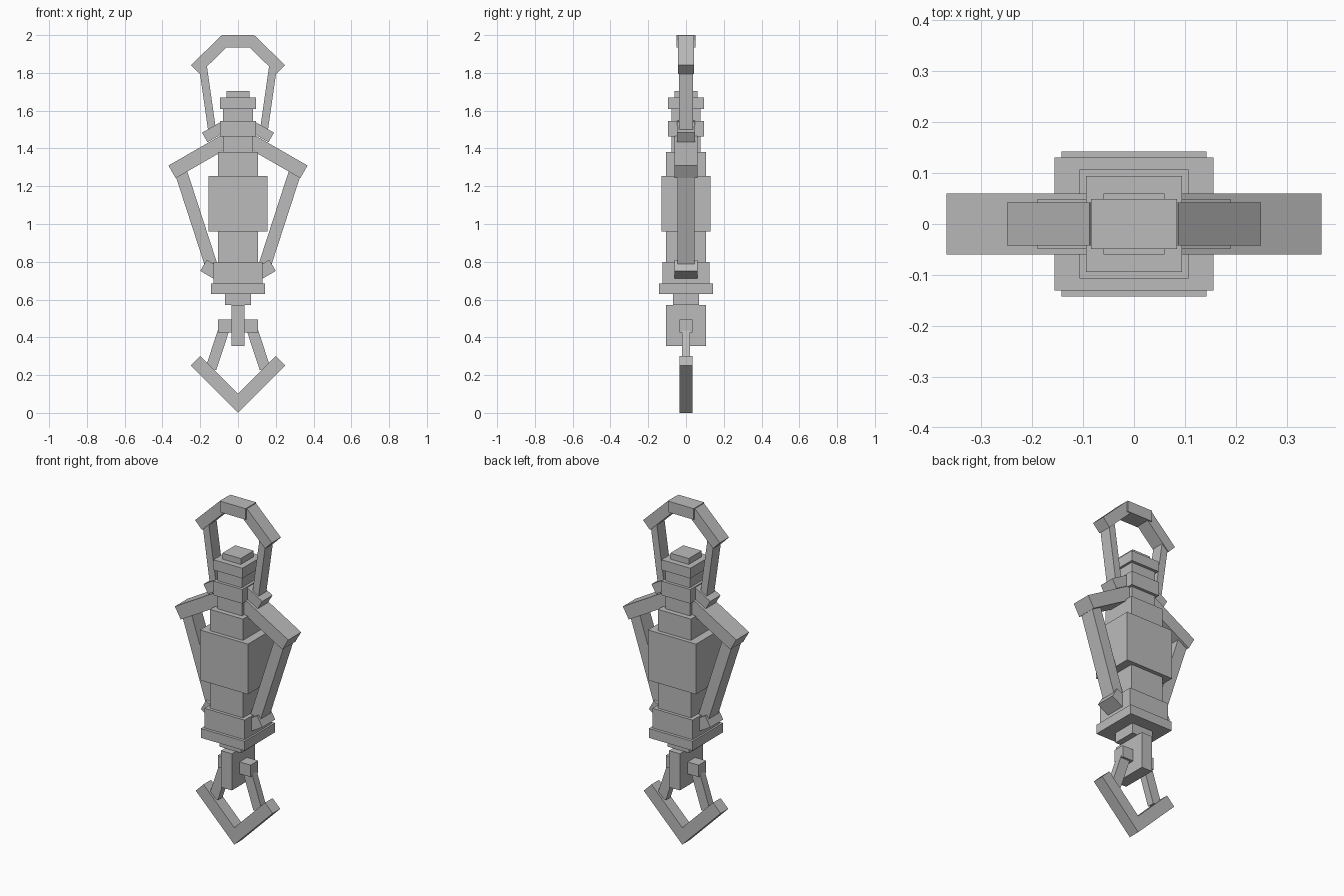
import bpy, bmesh
from mathutils import Vector

if "Cube" in bpy.data.objects:
    bpy.data.objects.remove(bpy.data.objects["Cube"])

grey = bpy.data.materials.new("plain_grey")
grey.diffuse_color = (0.5, 0.5, 0.5, 1)
grey.use_nodes = True
grey.node_tree.nodes["Principled BSDF"].inputs["Base Color"].default_value = grey.diffuse_color


def prism(name, outline, half_y):
    """Extrude an x-z outline symmetrically along y."""
    bm = bmesh.new()
    verts = [bm.verts.new((x, -half_y, z)) for x, z in outline]
    face = bm.faces.new(verts)
    out = bmesh.ops.extrude_face_region(bm, geom=[face])
    new = [g for g in out["geom"] if isinstance(g, bmesh.types.BMVert)]
    bmesh.ops.translate(bm, verts=new, vec=(0, 2 * half_y, 0))
    bmesh.ops.recalc_face_normals(bm, faces=bm.faces[:])
    mesh = bpy.data.meshes.new(name)
    bm.to_mesh(mesh)
    bm.free()
    mesh.materials.append(grey)
    obj = bpy.data.objects.new(name, mesh)
    bpy.context.collection.objects.link(obj)
    return obj


def block(name, half_x, half_y, z0, z1):
    prism(name, [(-half_x, z0), (half_x, z0), (half_x, z1), (-half_x, z1)], half_y)


def beam_pair(name, start, end, width, half_y):
    """Square-ended slanted bar on the right, mirrored to the left."""
    a, b = Vector(start), Vector(end)
    d = (b - a).normalized()
    n = Vector((-d.y, d.x)) * width / 2
    pts = [a + n, b + n, b - n, a - n]
    for side, s in (("right", 1), ("left", -1)):
        prism(f"{name}_{side}", [(s * p.x, p.y) for p in pts], half_y)


# Central stack, top to bottom
block("cap_top", 0.06, 0.06, 1.67, 1.705)
block("cap", 0.094, 0.094, 1.61, 1.67)
block("upper_neck", 0.08, 0.077, 1.545, 1.61)
block("collar", 0.094, 0.094, 1.462, 1.545)
block("lower_neck", 0.08, 0.077, 1.38, 1.462)
block("chest", 0.107, 0.107, 1.255, 1.38)
block("main_body", 0.156, 0.13, 0.96, 1.255)
block("waist", 0.107, 0.107, 0.80, 0.96)
block("hip", 0.131, 0.125, 0.685, 0.80)
block("flange", 0.142, 0.142, 0.63, 0.685)
block("base_neck", 0.07, 0.07, 0.57, 0.63)
block("fin", 0.035, 0.107, 0.355, 0.57)

# Top handle loop
block("handle_top", 0.084, 0.049, 1.935, 2.0)
beam_pair("handle_corner", (0.065, 1.975), (0.227, 1.818), 0.064, 0.042)
beam_pair("handle_side", (0.185, 1.83), (0.135, 1.48), 0.042, 0.036)
beam_pair("handle_foot", (0.06, 1.525), (0.176, 1.458), 0.058, 0.048)

# Side arms
beam_pair("shoulder", (0.05, 1.448), (0.349, 1.276), 0.077, 0.06)
beam_pair("forearm", (0.301, 1.272), (0.138, 0.77), 0.066, 0.045)
beam_pair("arm_foot", (0.09, 0.727), (0.183, 0.781), 0.068, 0.06)

# Lower pincer frame
block("crossbar", 0.107, 0.035, 0.425, 0.495)
beam_pair("link", (0.072, 0.45), (0.143, 0.235), 0.058, 0.022)
prism("bottom_chevron", [(0, 0), (0.25, 0.25), (0.2, 0.3), (0, 0.1),
                         (-0.2, 0.3), (-0.25, 0.25)], 0.035)
